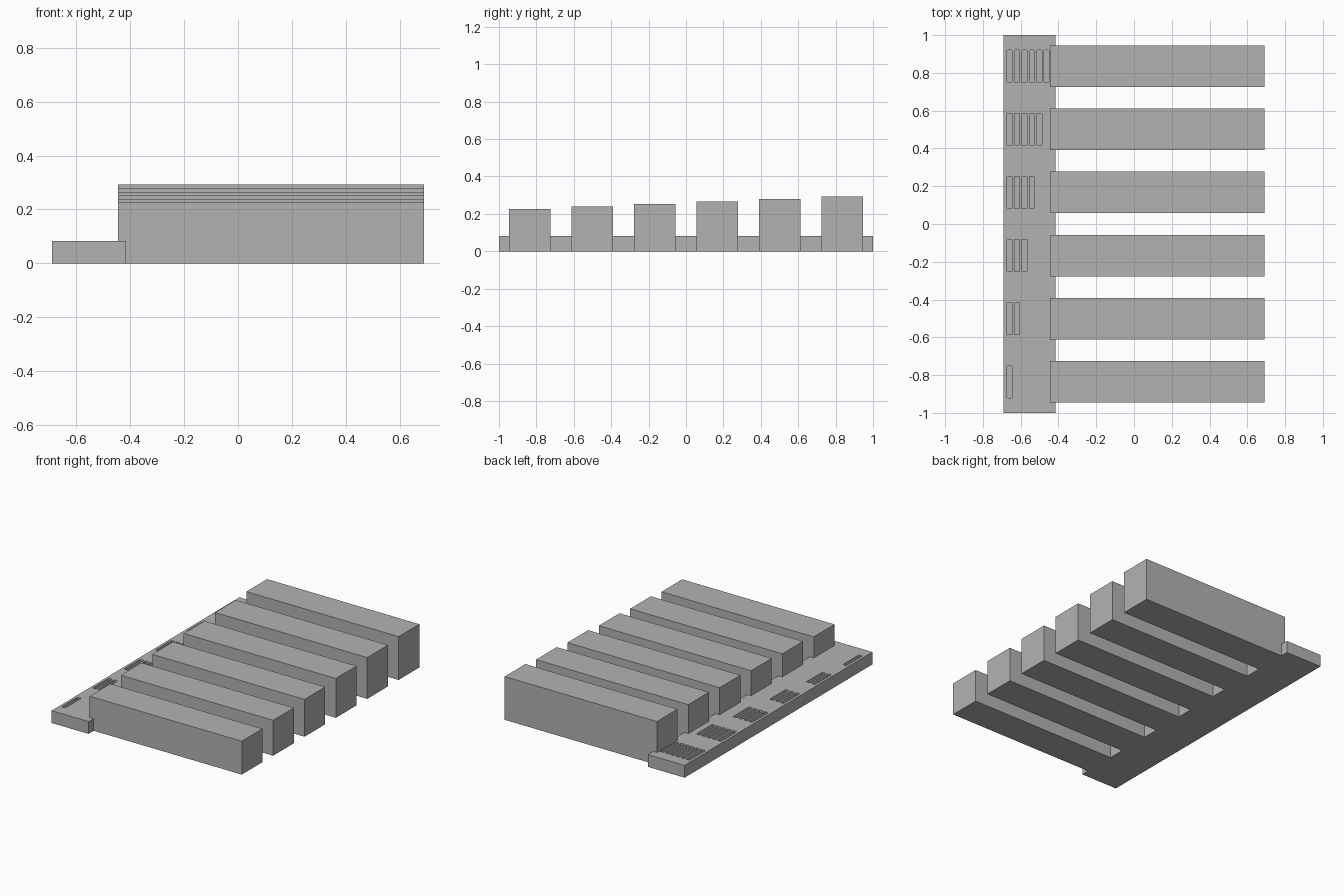
import bpy
import bmesh
from mathutils import Matrix, Vector

default = bpy.data.objects.get("Cube")
if default:
    bpy.data.objects.remove(default, do_unlink=True)

BASE_TOP = 0.083
BLOCK_COUNT = 6
PITCH = 0.334

# single grey material
grey = bpy.data.materials.new("plain_grey")
grey.use_nodes = True
colour = (0.45, 0.45, 0.45, 1)
grey.diffuse_color = colour
grey.node_tree.nodes["Principled BSDF"].inputs["Base Color"].default_value = colour


def add_box(bm, low, high):
    """Add an axis-aligned box and return its vertices."""
    low, high = Vector(low), Vector(high)
    size = Matrix.Diagonal((*(high - low), 1))
    place = Matrix.Translation((low + high) / 2)
    return bmesh.ops.create_cube(bm, size=1, matrix=place @ size)["verts"]


def finish(bm, name):
    mesh = bpy.data.meshes.new(name)
    bm.to_mesh(mesh)
    bm.free()
    mesh.materials.append(grey)
    obj = bpy.data.objects.new(name, mesh)
    bpy.context.collection.objects.link(obj)
    return obj


def row_y(i):
    return (i - (BLOCK_COUNT - 1) / 2) * PITCH


# long base strip
bm = bmesh.new()
add_box(bm, (-0.69, -1, 0), (-0.415, 1, BASE_TOP))
base = finish(bm, "base_strip")

# blocks, each slightly taller than the last
for i in range(BLOCK_COUNT):
    bm = bmesh.new()
    y = row_y(i)
    add_box(bm, (-0.445, y - 0.11, 0), (0.69, y + 0.11, 0.225 + i * 0.0134))
    finish(bm, f"block_{i + 1}")

# counting slots: one beside the first block, up to six beside the last
bm = bmesh.new()
for i in range(BLOCK_COUNT):
    y = row_y(i)
    for j in range(i + 1):
        x = -0.672 + j * 0.0392
        verts = add_box(bm, (x, y - 0.085, BASE_TOP - 0.04),
                        (x + 0.027, y + 0.085, BASE_TOP + 0.02))
        upright = {e for v in verts for e in v.link_edges
                   if abs(e.verts[0].co.z - e.verts[1].co.z) > 0.01}
        bmesh.ops.bevel(bm, geom=list(upright), offset=0.004, segments=2,
                        profile=0.5, affect='EDGES')
cutter = finish(bm, "slot_cutter")
cutter.hide_render = True

cut = base.modifiers.new("slots", 'BOOLEAN')
cut.operation = 'DIFFERENCE'
cut.solver = 'EXACT'
cut.object = cutter
bpy.context.view_layer.objects.active = base
bpy.ops.object.modifier_apply(modifier=cut.name)
bpy.data.objects.remove(cutter, do_unlink=True)
